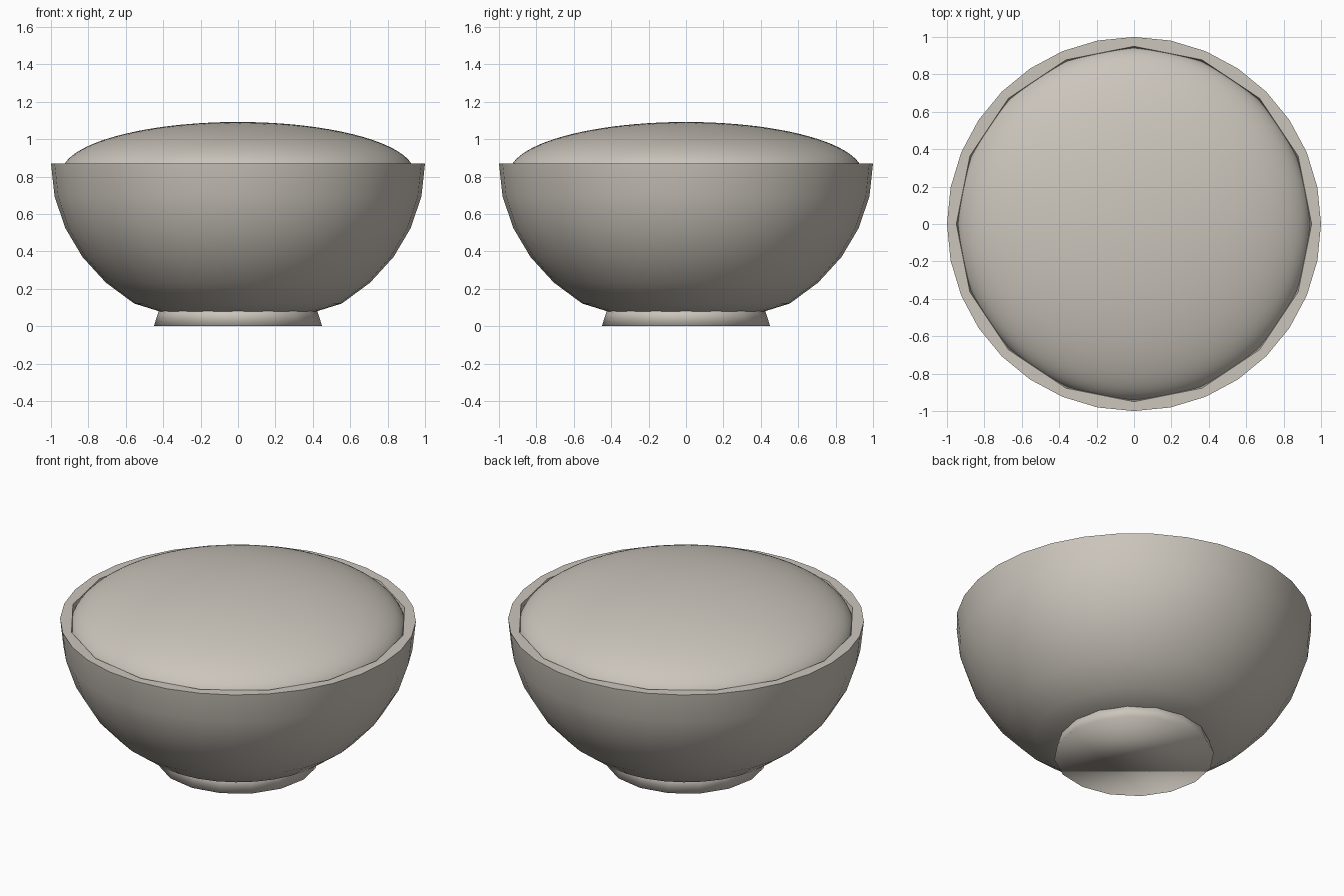
import bpy, bmesh, math
from mathutils import Matrix

if "Cube" in bpy.data.objects:
    bpy.data.objects.remove(bpy.data.objects["Cube"])

clay = bpy.data.materials.new("warm_grey_clay")
clay.diffuse_color = (0.60, 0.56, 0.50, 1)
clay.use_nodes = True
clay.node_tree.nodes["Principled BSDF"].inputs["Base Color"].default_value = clay.diffuse_color


def finish(bm, name, angle=None):
    bmesh.ops.recalc_face_normals(bm, faces=bm.faces[:])
    me = bpy.data.meshes.new(name)
    bm.to_mesh(me)
    bm.free()
    me.materials.append(clay)
    ob = bpy.data.objects.new(name, me)
    bpy.context.collection.objects.link(ob)
    bpy.ops.object.select_all(action='DESELECT')
    ob.select_set(True)
    bpy.context.view_layer.objects.active = ob
    if angle:
        bpy.ops.object.shade_smooth_by_angle(angle=math.radians(angle))
    else:
        bpy.ops.object.shade_smooth()
    return ob


def lathe(bm, profile, n):
    """Skin rings of a (radius, height) profile, close the last ring, return the first."""
    rings = [[bm.verts.new((r * math.cos(2 * math.pi * i / n),
                            r * math.sin(2 * math.pi * i / n), z))
              for i in range(n)] for r, z in profile]
    for a, b in zip(rings, rings[1:]):
        for i in range(n):
            j = (i + 1) % n
            bm.faces.new((a[i], a[j], b[j], b[i]))
    bm.faces.new(rings[-1])
    return rings[0]


# Bowl: 32-sided outer shell, 16-sided hollow, flat rim between them
RIM = 0.87
bm = bmesh.new()
step = math.pi / 16
outer = [(math.cos(k * step), RIM - 0.9 * math.sin(k * step)) for k in range(6)]
outer.append((0.383, 0.068))
inner = [(0.95 * math.cos(k * step * 2), RIM - 0.76 * math.sin(k * step * 2))
         for k in range(4)]
o = lathe(bm, outer, 32)
n = lathe(bm, inner, 16)
for i in range(16):
    a, b, c = o[2 * i], o[2 * i + 1], o[(2 * i + 2) % 32]
    p, q = n[i], n[(i + 1) % 16]
    bm.faces.new((a, b, p))
    bm.faces.new((b, q, p))
    bm.faces.new((b, c, q))
finish(bm, "bowl", 40)

# Foot: short flared plinth, softly shaded all over
bm = bmesh.new()
f = lathe(bm, [(0.415, 0.11), (0.45, 0.0)], 16)
bm.faces.new(f)
finish(bm, "foot")

# Filling: flattened dome heaped above the rim
bm = bmesh.new()
bmesh.ops.create_icosphere(bm, subdivisions=5, radius=1)
bmesh.ops.transform(bm, verts=bm.verts[:],
                    matrix=Matrix.Translation((0, 0, 0.82)) @
                    Matrix.Diagonal((0.943, 0.943, 0.272, 1)))
finish(bm, "filling")
